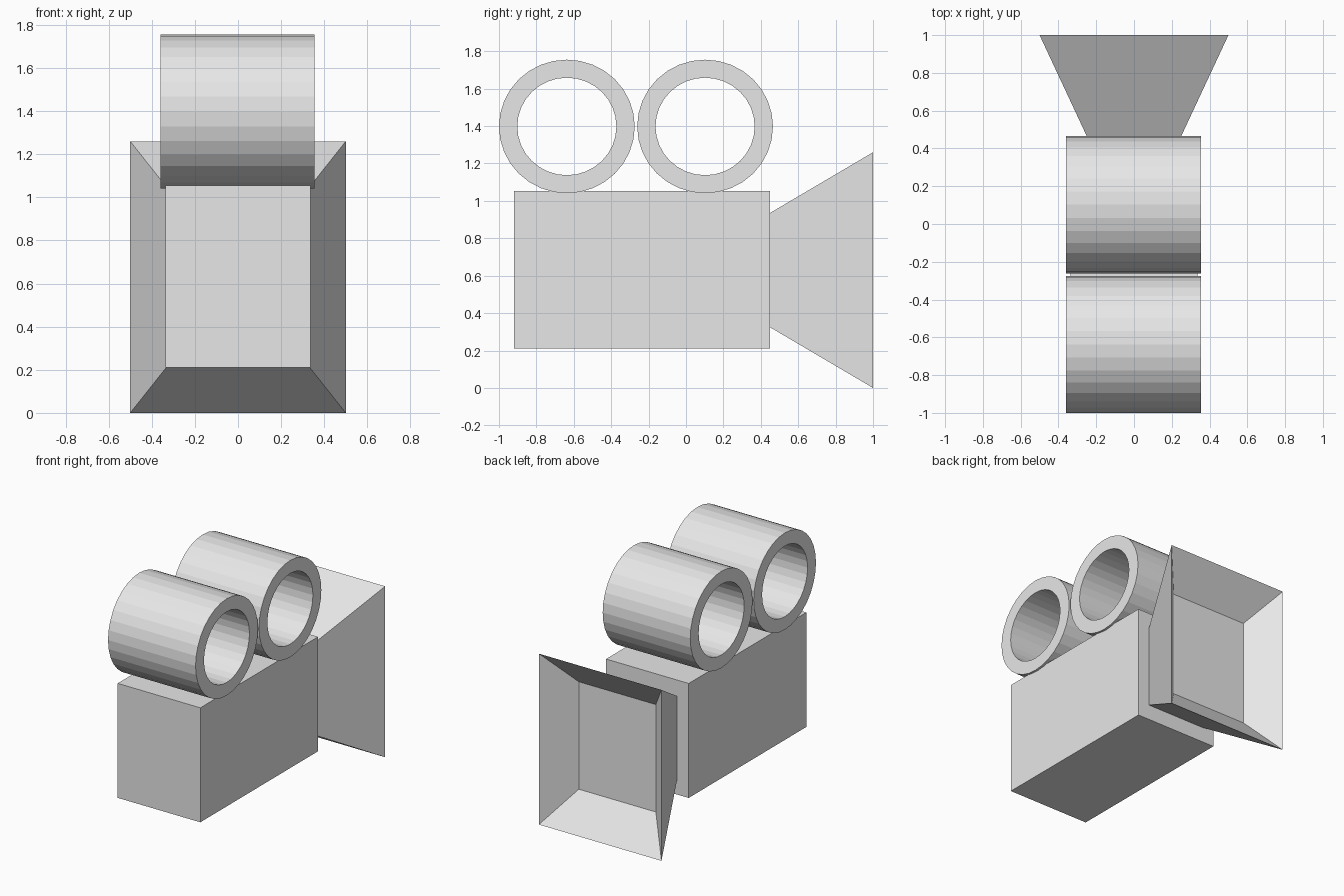
import bpy
import bmesh
from math import cos, sin, tau

default_cube = bpy.data.objects.get("Cube")
if default_cube:
    bpy.data.objects.remove(default_cube, do_unlink=True)

# Single light grey finish
GREY = (0.8, 0.8, 0.8, 1)
grey = bpy.data.materials.new("light grey")
grey.use_nodes = True
grey.diffuse_color = GREY
grey.node_tree.nodes["Principled BSDF"].inputs["Base Color"].default_value = GREY


def build(name, rings, closed):
    """Join rings of points with quads; close the loop or cap both ends."""
    bm = bmesh.new()
    loops = [[bm.verts.new(p) for p in ring] for ring in rings]
    pairs = list(zip(loops, loops[1:]))
    if closed:
        pairs.append((loops[-1], loops[0]))
    else:
        bm.faces.new(loops[0])
        bm.faces.new(loops[-1])
    for a, b in pairs:
        for i in range(len(a)):
            j = (i + 1) % len(a)
            bm.faces.new((a[i], a[j], b[j], b[i]))
    bmesh.ops.recalc_face_normals(bm, faces=bm.faces)
    mesh = bpy.data.meshes.new(name)
    bm.to_mesh(mesh)
    bm.free()
    mesh.materials.append(grey)
    obj = bpy.data.objects.new(name, mesh)
    bpy.context.collection.objects.link(obj)
    return obj


def rectangle(y, half_width, z_mid, half_height):
    """Upright rectangle across the depth axis."""
    return [(sx * half_width, y, z_mid + sz * half_height)
            for sx, sz in ((-1, -1), (1, -1), (1, 1), (-1, 1))]


def circle(x, y, z, ry, rz, sides=32):
    """Slightly oval ring across the width axis."""
    return [(x, y + ry * sin(tau * i / sides), z + rz * cos(tau * i / sides))
            for i in range(sides)]


# Camera body
build("camera_body", [rectangle(y, 0.337, 0.632, 0.422) for y in (-0.92, 0.45)], False)

# Flared lens hood with a sharp rim and a recessed floor
build("lens_hood", [
    rectangle(0.45, 0.243, 0.63, 0.306),
    rectangle(1.0, 0.5, 0.63, 0.63),
    rectangle(0.8, 0.314, 0.63, 0.396),
], False)

# Two open film reels
LEFT, RIGHT = 0.354, -0.36
for name, y in (("front_reel", -0.637), ("back_reel", 0.102)):
    build(name, [circle(x, y, 1.398, 0.363 * s, 0.357 * s)
                 for x, s in ((RIGHT, 1), (LEFT, 1), (LEFT, 0.73), (RIGHT, 0.73))], True)
